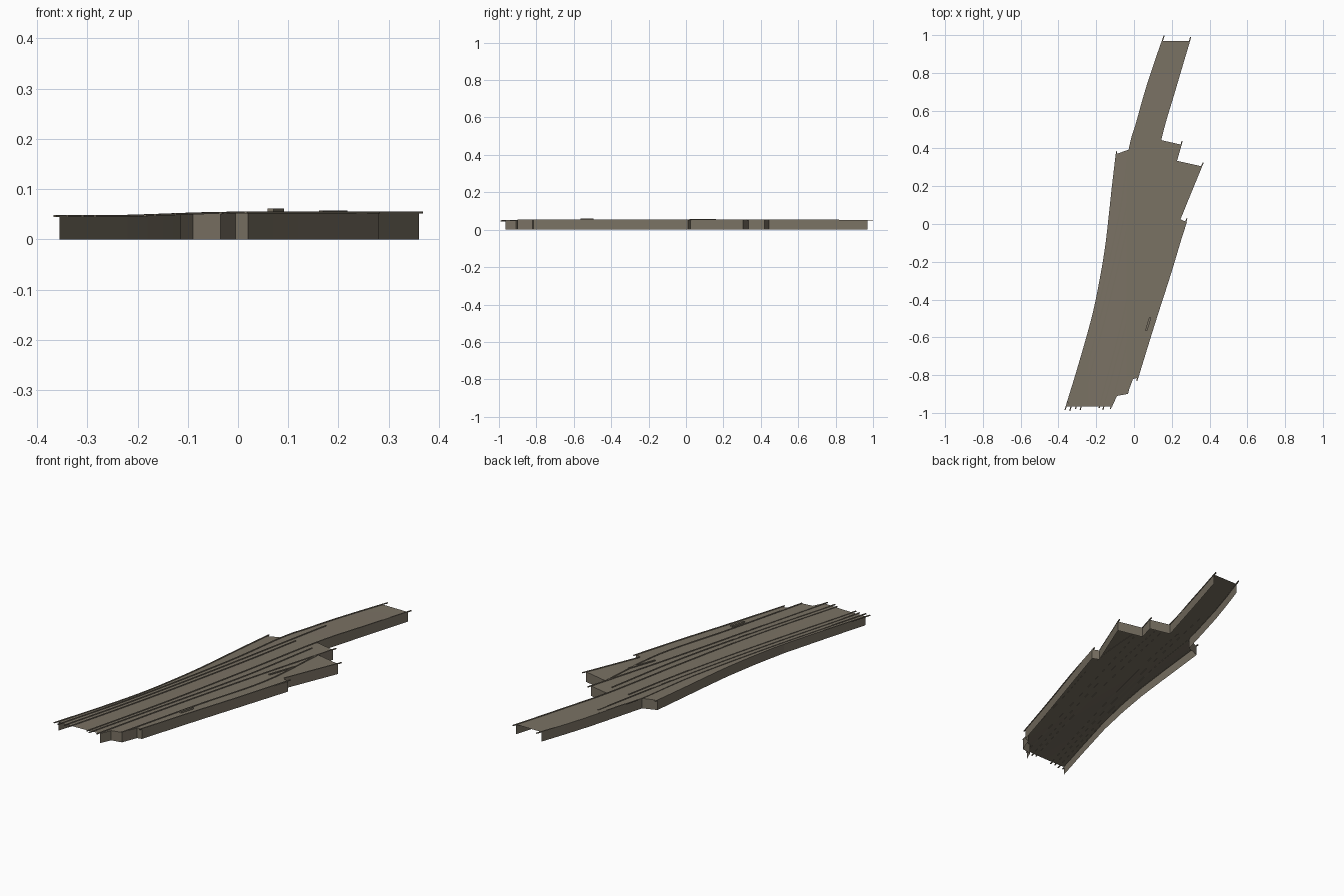
import bpy
import bmesh
from mathutils import Vector

cube = bpy.data.objects.get("Cube")
if cube:
    bpy.data.objects.remove(cube, do_unlink=True)

concrete = bpy.data.materials.new("warm grey concrete")
concrete.use_nodes = True
COLOUR = (0.195, 0.168, 0.127, 1)
concrete.diffuse_color = COLOUR
concrete.node_tree.nodes["Principled BSDF"].inputs["Base Color"].default_value = COLOUR

FRONT_END, BACK_END = -0.965, 0.97
RAIL_WIDTH, RAIL_HEIGHT = 0.006, 0.003


def smooth(low, high, value):
    t = min(max((value - low) / (high - low), 0), 1)
    return t * t * (3 - 2 * t)


def deck_height(x, y):
    """Road surface rises gently to the right and dips along the back ramp."""
    return 0.045 + 0.007 * smooth(-0.28, 0, x) - 0.002 * smooth(0.5, 0.9, y)


def finish(name, bm):
    mesh = bpy.data.meshes.new(name)
    bm.to_mesh(mesh)
    bm.free()
    mesh.materials.append(concrete)
    obj = bpy.data.objects.new(name, mesh)
    bpy.context.scene.collection.objects.link(obj)
    return obj


def subdivide_path(points, steps=6):
    """Points along a smooth curve passing through the given points."""
    pts = [Vector(p) for p in points]
    pts = [2 * pts[0] - pts[1]] + pts + [2 * pts[-1] - pts[-2]]
    result = []
    for a, b, c, d in zip(pts, pts[1:], pts[2:], pts[3:]):
        for i in range(steps):
            t = i / steps
            result.append(0.5 * (2 * b + (c - a) * t + (2 * a - 5 * b + 4 * c - d) * t ** 2
                                 + (3 * b - a - 3 * c + d) * t ** 3))
    return result + [pts[-2]]


def add_rail(name, points):
    """Low parapet with a box section swept along the deck surface."""
    path = subdivide_path(points)
    bm = bmesh.new()
    rings = []
    for i, p in enumerate(path):
        along = (path[min(i + 1, len(path) - 1)] - path[max(i - 1, 0)]).normalized()
        side = Vector((along.y, -along.x)) * RAIL_WIDTH / 2
        z = deck_height(p.x, p.y)
        corners = [(p - side, z - 0.001), (p + side, z - 0.001),
                   (p + side, z + RAIL_HEIGHT), (p - side, z + RAIL_HEIGHT)]
        rings.append([bm.verts.new((q.x, q.y, h)) for q, h in corners])
    for r, s in zip(rings, rings[1:]):
        for k in range(4):
            n = (k + 1) % 4
            bm.faces.new((r[k], r[n], s[n], s[k]))
    bm.faces.new(rings[0])
    bm.faces.new(rings[-1])
    bmesh.ops.recalc_face_normals(bm, faces=bm.faces)
    finish(name, bm)


def add_plate(name, x, y, width, length, height, lean):
    """Small raised block lying along the traffic direction."""
    bm = bmesh.new()
    bmesh.ops.create_cube(bm, size=1)
    z = deck_height(x, y)
    for v in bm.verts:
        v.co = (x + v.co.x * width + v.co.y * length * lean,
                y + v.co.y * length, z + (v.co.z + 0.5) * height)
    finish(name, bm)


# Plan outline of the deck, in runs between the stepped corners
left_edge = [(-0.355, FRONT_END), (-0.29, -0.74), (-0.22, -0.49), (-0.18, -0.3),
             (-0.15, -0.12), (-0.13, 0.05), (-0.115, 0.19), (-0.095, 0.37)]
ramp_left = [(-0.025, 0.395), (0.015, 0.54), (0.06, 0.7), (0.105, 0.84), (0.15, BACK_END)]
ramp_right = [(0.295, BACK_END), (0.22, 0.72), (0.14, 0.445)]
back_steps = [(0.25, 0.42), (0.225, 0.335), (0.36, 0.305), (0.245, 0.025), (0.28, 0.01)]
right_edge = [(0.2, -0.24), (0.12, -0.49), (0.07, -0.65), (0.02, -0.815)]
front_steps = [(-0.005, -0.82), (-0.035, -0.9), (-0.09, -0.91), (-0.115, FRONT_END)]
outline = left_edge + ramp_left + ramp_right + back_steps + right_edge + front_steps

# Road deck: flat sheet, cut into bands so that it can follow the slope
deck = bmesh.new()
deck.faces.new([deck.verts.new((x, y, 0)) for x, y in outline])
bmesh.ops.triangulate(deck, faces=deck.faces[:])
cuts = [((i * 0.04 - 0.32, 0, 0), (1, 0, 0)) for i in range(9)]
cuts += [((0, 0.5 + i * 0.1, 0), (0, 1, 0)) for i in range(5)]
for point, normal in cuts:
    bmesh.ops.bisect_plane(deck, geom=deck.verts[:] + deck.edges[:] + deck.faces[:],
                           plane_co=point, plane_no=normal)
for v in deck.verts:
    v.co.z = deck_height(v.co.x, v.co.y)
deck.normal_update()
bmesh.ops.reverse_faces(deck, faces=[f for f in deck.faces if f.normal.z < 0])

# Side walls hang from the deck border; both road ends stay open
walls = bmesh.new()
for edge in deck.edges:
    ends = [v.co for v in edge.verts]
    at_end = any(all(abs(p.y - end) < 0.001 for p in ends) for end in (FRONT_END, BACK_END))
    if edge.is_boundary and not at_end:
        loop = edge.link_loops[0]
        a, b = loop.vert.co, loop.link_loop_next.vert.co
        quad = [b, a, Vector((a.x, a.y, 0)), Vector((b.x, b.y, 0))]
        walls.faces.new([walls.verts.new(p) for p in quad])
bmesh.ops.remove_doubles(walls, verts=walls.verts[:], dist=0.0001)
finish("side_walls", walls)
finish("road_deck", deck)

# Parapets along the borders and between the carriageways
rails = {
    "left_parapet": [(-0.365, -0.985)] + left_edge[1:-1] + [(-0.092, 0.385)],
    "ramp_left_parapet": [(-0.34, -0.99), (-0.2, -0.48), (-0.08, 0.04)] + ramp_left[:-1]
                         + [(0.16, 0.998)],
    "ramp_right_parapet": [(-0.185, -0.975), (-0.06, -0.5), (0.05, 0), (0.14, 0.44),
                           (0.22, 0.72), (0.3, 0.99)],
    "left_lane_rail": [(-0.31, -0.98), (-0.18, -0.5), (-0.06, 0), (0.07, 0.62)],
    "middle_lane_rail": [(-0.285, -0.985), (-0.14, -0.45), (-0.02, 0.05), (0.05, 0.4)],
    "branch_left_rail": [(-0.165, -0.985), (-0.02, -0.45), (0.08, -0.05), (0.16, 0.38)],
    "branch_middle_rail": [(-0.125, -0.98), (0.01, -0.45), (0.13, 0), (0.255, 0.44)],
    "branch_right_rail": [(-0.035, -0.9), (0.08, -0.45), (0.19, -0.05), (0.225, 0.32)],
    "right_parapet": [(0.015, -0.83)] + right_edge[-2::-1] + [(0.28, 0.03)],
    "exit_parapet": [(0.245, 0.03), (0.3, 0.165), (0.366, 0.325)],
}
for name, points in rails.items():
    add_rail(name, points)

# Raised blocks on the carriageway
add_plate("sign_base", 0.075, -0.53, 0.012, 0.07, 0.009, 0.3)
add_plate("median_strip", 0.19, 0.09, 0.008, 0.14, 0.005, 0.35)
